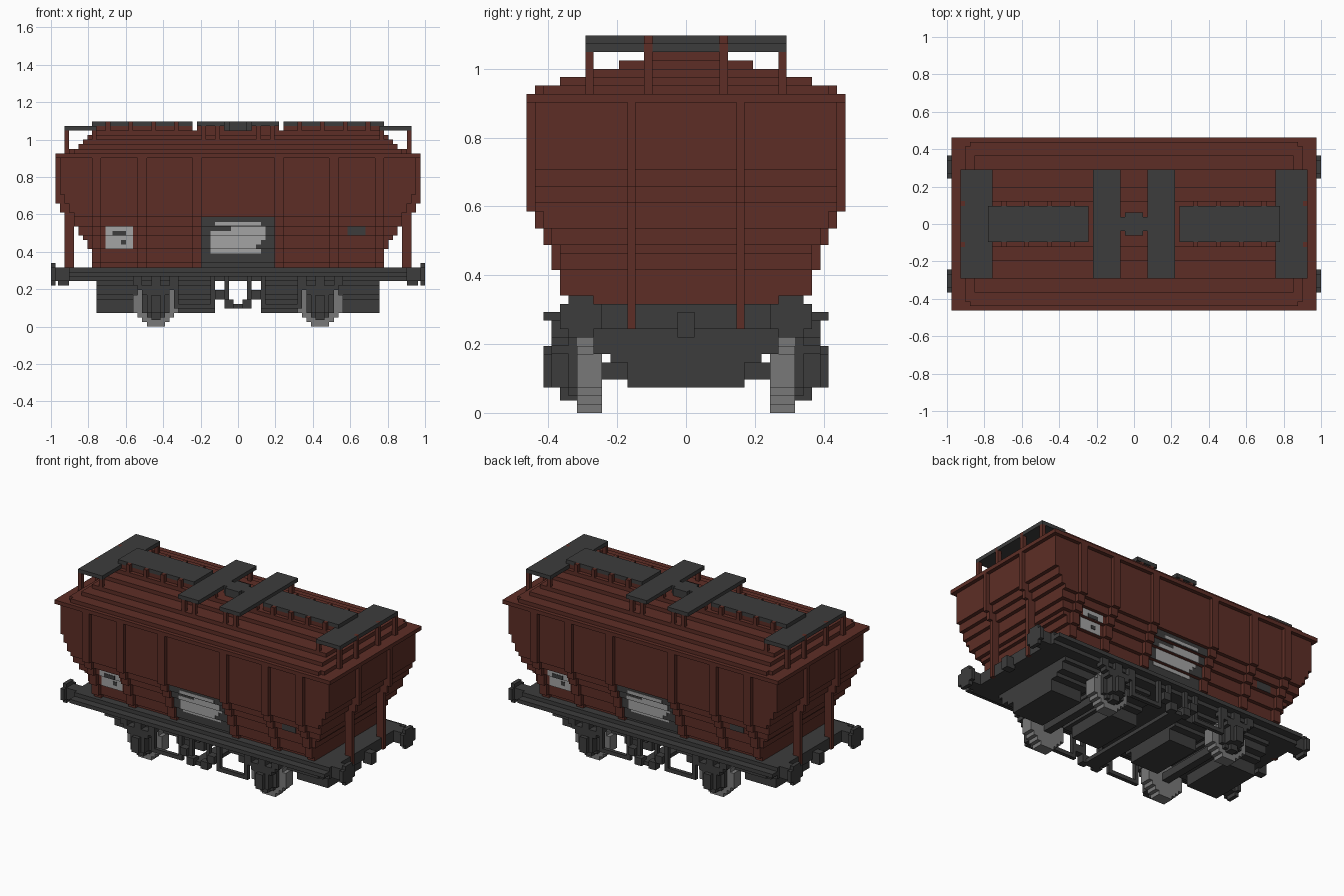
import bpy, bmesh

old = bpy.data.objects.get("Cube")
if old:
    bpy.data.objects.remove(old, do_unlink=True)

U = 1 / 41  # block size: the wagon is 82 blocks long


def material(name, r, g, b):
    m = bpy.data.materials.new(name)
    m.use_nodes = True
    m.diffuse_color = (r, g, b, 1)
    m.node_tree.nodes["Principled BSDF"].inputs["Base Color"].default_value = (r, g, b, 1)
    return m


RUST = material("rust red", 0.110, 0.027, 0.019)
DARK = material("dark grey", 0.046, 0.046, 0.046)
STEEL = material("wheel grey", 0.19, 0.19, 0.19)
PALE = material("pale grey", 0.37, 0.37, 0.37)

COPIES = {"": [(1, 1)], "x": [(1, 1), (-1, 1)], "y": [(1, 1), (1, -1)],
          "xy": [(1, 1), (-1, 1), (1, -1), (-1, -1)], "turn": [(1, 1), (-1, -1)]}


def part(name, mat, boxes, sym=""):
    """One object from boxes (x0, x1, y0, y1, z0, z1) in blocks, repeated by symmetry."""
    bm = bmesh.new()
    for x0, x1, y0, y1, z0, z1 in boxes:
        for sx, sy in COPIES[sym]:
            verts = bmesh.ops.create_cube(bm, size=1)["verts"]
            for v in verts:
                v.co = ((sx * (x0 + x1) / 2 + v.co.x * (x1 - x0)) * U,
                        (sy * (y0 + y1) / 2 + v.co.y * (y1 - y0)) * U,
                        ((z0 + z1) / 2 + v.co.z * (z1 - z0)) * U)
    mesh = bpy.data.meshes.new(name)
    bm.to_mesh(mesh)
    bm.free()
    mesh.materials.append(mat)
    ob = bpy.data.objects.new(name, mesh)
    bpy.context.collection.objects.link(ob)
    return ob


def mid(hx, hy, z0, z1):
    return (-hx, hx, -hy, hy, z0, z1)


# Hopper tub: half length and half width change with height
ENDS = [(13, 17, 32), (17, 19, 33), (19, 20, 34), (20, 22, 35), (22, 25, 36),
        (25, 27, 37), (27, 29, 38), (29, 38, 39)]
SIDES = [(13, 14, 13), (14, 17, 14), (17, 20, 15), (20, 22, 16), (22, 24, 17), (24, 38, 18)]


def at(levels, z):
    return next(w for a, b, w in levels if a <= z < b)


cuts = sorted({l[0] for l in ENDS + SIDES} | {38})
part("hopper_body", RUST, [mid(at(ENDS, a), at(SIDES, a), a, b) for a, b in zip(cuts, cuts[1:])])
part("top_rim", RUST, [mid(40, 19, 37, 38)])

# Side ribs follow the stepped wall
part("side_ribs", RUST, [(x, x + 2, w - 2, w + 1, a, b)
                         for x in (8, 20, 30) for a, b, w in SIDES], "xy")

# End ribs run down into free-standing posts
part("end_ribs", RUST, [(37, 40, 6, 7, 27, 38), (36, 39, 6, 7, 25, 27),
                        (36, 38, 6, 7, 10, 25)], "xy")

# Stepped roof
part("roof", RUST, [mid(37, 17, 38, 39), mid(36, 18, 38, 39), mid(35, 15, 39, 40),
                    mid(34, 12, 40, 41), mid(33, 8, 41, 42), mid(32, 5, 42, 43)])
part("walkway_beams", RUST, [(10, 32, -4, 4, 43, 44)], "x")
part("walkway_brackets", RUST, [(x, x + 1, 4, 5, 43, 45) for x in (13, 18, 23, 28)], "xy")
part("centre_supports", RUST, [(3, 9, 4, 5, 43, 44), (4, 5, 11, 12, 40, 44),
                               (7, 8, 11, 12, 40, 44)], "xy")
part("platform_posts", RUST, [(37, 38, 11, 12, 38, 43), (37, 38, 4, 5, 38, 44),
                              (31, 32, 11, 12, 40, 43)], "xy")

# Walkways and platforms
part("end_platforms", DARK, [(31, 38, -12, 12, 43, 44)], "x")
part("roof_walkways", DARK, [(10, 32, -4, 4, 44, 45)], "x")
part("centre_platforms", DARK, [(3, 9, -12, 12, 44, 45)], "x")
part("centre_link", DARK, [mid(2, 2.5, 43, 45), mid(3, 1.5, 43, 45)])


# Painted plates on the stepped side walls
def plates(name, mat, rects, thick):
    boxes = []
    for x0, x1, z0, z1 in rects:
        for a, b, w in SIDES:
            lo, hi = max(a, z0), min(b, z1)
            if lo < hi:
                boxes.append((x0, x1, -w - thick, -w, lo, hi))
    part(name, mat, boxes, "turn")


plates("side_panels", DARK, [(-8, 8, 13, 24), (24, 28, 20, 22)], 0.1)
plates("panel_signs", PALE, [(-5, 5, 22.2, 23), (-6, 5, 16, 17), (-6, 4, 17, 18),
                             (-6, 5, 18, 19), (-6, 6, 19, 21), (-1.5, 6, 21, 22)], 0.2)
plates("label_plates", PALE, [(-29, -23, 17, 22)], 0.1)
plates("label_marks", DARK, [(-27.5, -24.5, 20, 21), (-25.7, -24.5, 18, 19)], 0.2)

# Underframe
part("underframe", DARK, [mid(37, 14, 10, 13), mid(37, 15, 12, 13),
                          mid(37, 17, 11, 12), mid(37, 15, 10, 11)])
part("headstocks", DARK, [(36, 37.5, -14, 14, 10, 13)], "x")
part("buffers", DARK, [(37, 40, 11, 14, 10, 13), (40, 41, 10, 15, 10, 13),
                       (40, 41, 11, 14, 9, 14)], "xy")
part("couplings", DARK, [(37, 39.5, -1, 1, 9, 12)], "x")

# Discharge chutes on both sides of each axle
CHUTE = [(7, 3, 6), (9, 6, 7), (11, 7, 9), (12, 9, 10)]
part("outer_chutes", DARK, [(22 - i, 31, -w, w, a, b) for i, (w, a, b) in enumerate(CHUTE)], "x")
part("inner_chutes", DARK, [(5, 13 + i, -w, w, a, b) for i, (w, a, b) in enumerate(CHUTE)], "x")

# Wheels and axles
DISC = [2, 3, 4, 5, 5, 5, 5, 4, 3]
part("wheels", STEEL, [(18 - r, 18 + r, 10, 13, z, z + 1) for z, r in enumerate(DISC)]
     + [(16, 20, 10, 11, 9, 10)], "xy")
part("axles", DARK, [(17, 19, -13, 13, 4, 6)], "x")

# Axle guards, boxes and springs
part("axle_guards", DARK, [(16, 20, 13, 14, 2, 10), (15, 21, 13, 14, 3, 10),
                           (17, 19, 13, 15, 1.5, 3)], "xy")
part("axle_boxes", DARK, [(16, 20, 14, 16, 3, 7), (17, 19, 14, 17, 3, 7)], "xy")
part("leaf_springs", DARK, [(17, 19, 14, 16, 7, 11), (15, 21, 14, 16, 7, 8),
                            (14, 22, 14, 16, 8, 9), (13, 15, 14, 16, 9, 11),
                            (21, 23, 14, 16, 9, 11)], "xy")

# Brake rigging along both sides
part("brake_frames", DARK, [(13, 14, 15, 16, 4, 11), (5, 6, 15, 16, 4, 11),
                            (5, 14, 15, 16, 4, 5)], "xy")
part("brake_levers", DARK, [(2, 3, 15, 16, 5, 11), (3, 5, 15, 17, 6, 8),
                            (1, 3, 15, 17, 4, 6)], "xy")
part("brake_shaft", DARK, [mid(2, 16, 4, 5)])
